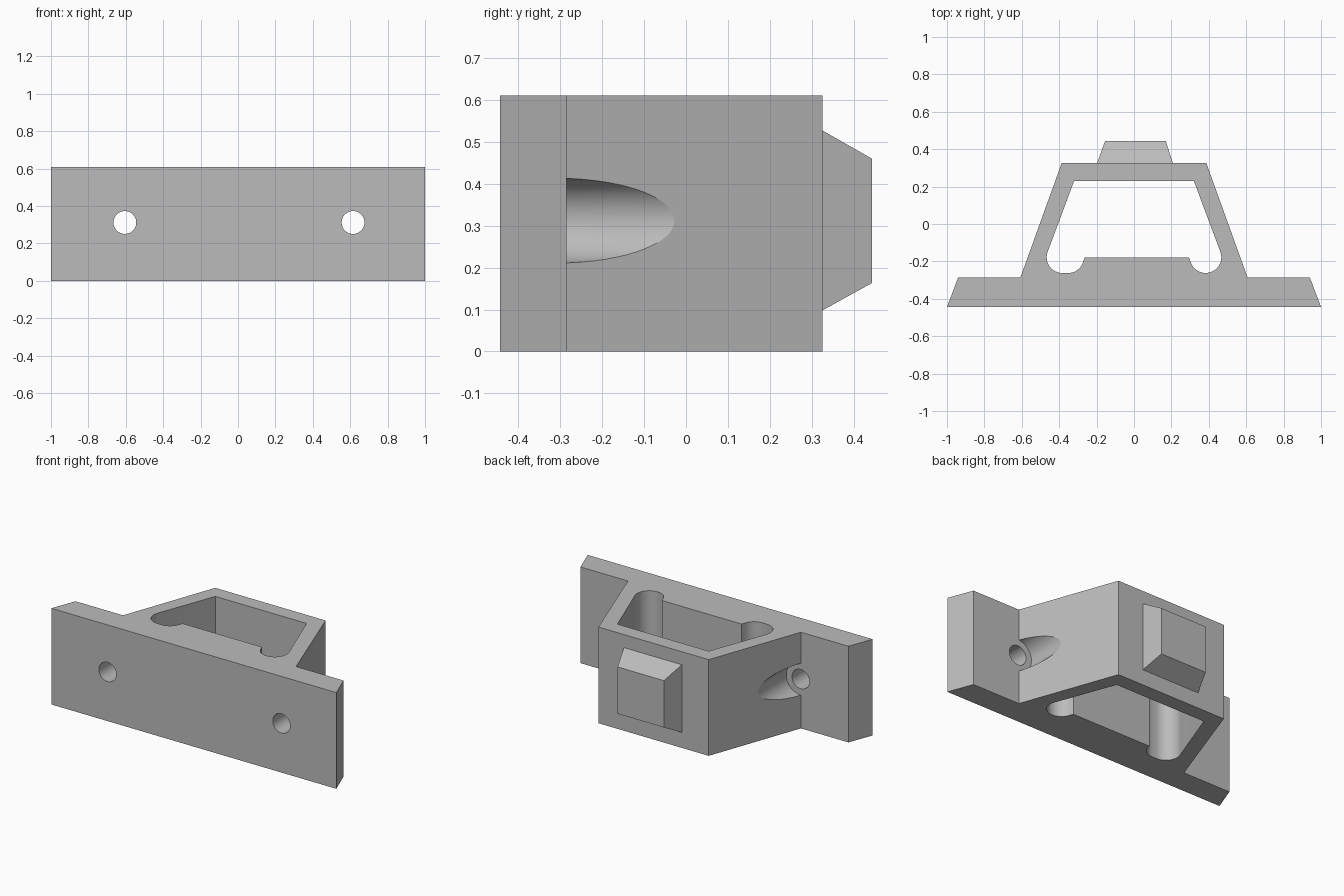
import bpy
import bmesh
from math import cos, sin, radians

if "Cube" in bpy.data.objects:
    bpy.data.objects.remove(bpy.data.objects["Cube"], do_unlink=True)

HEIGHT = 0.61
HOLE_Z = 0.312
WING_Y = -0.285

grey = bpy.data.materials.new("plain grey")
grey.use_nodes = True
COLOUR = (0.5, 0.5, 0.5, 1)
grey.diffuse_color = COLOUR
grey.node_tree.nodes["Principled BSDF"].inputs["Base Color"].default_value = COLOUR


def make_object(name, bm):
    bmesh.ops.recalc_face_normals(bm, faces=bm.faces)
    mesh = bpy.data.meshes.new(name)
    bm.to_mesh(mesh)
    bm.free()
    mesh.materials.append(grey)
    obj = bpy.data.objects.new(name, mesh)
    bpy.context.collection.objects.link(obj)
    return obj


def prism(name, outline, low, high):
    """Extrude a plan outline from one height to another."""
    bm = bmesh.new()
    face = bm.faces.new([bm.verts.new((x, y, low)) for x, y in outline])
    result = bmesh.ops.extrude_face_region(bm, geom=[face])
    moved = [v for v in result["geom"] if isinstance(v, bmesh.types.BMVert)]
    bmesh.ops.translate(bm, verts=moved, vec=(0, 0, high - low))
    return make_object(name, bm)


def rod(name, x, radius, front, back):
    """Cylinder running along y at the height of the bolt holes."""
    bm = bmesh.new()
    ring = [bm.verts.new((x + radius * cos(radians(a)), front,
                          HOLE_Z + radius * sin(radians(a))))
            for a in range(0, 360, 6)]
    face = bm.faces.new(ring)
    result = bmesh.ops.extrude_face_region(bm, geom=[face])
    moved = [v for v in result["geom"] if isinstance(v, bmesh.types.BMVert)]
    bmesh.ops.translate(bm, verts=moved, vec=(0, back - front, 0))
    return make_object(name, bm)


def arc(cx, cy, radius, start, end, steps=16):
    angles = [radians(start + (end - start) * i / steps) for i in range(steps + 1)]
    return [(cx + radius * cos(a), cy + radius * sin(a)) for a in angles]


def cut(target, cutter):
    cutter.hide_render = True
    mod = target.modifiers.new(cutter.name, "BOOLEAN")
    mod.operation = "DIFFERENCE"
    mod.solver = "EXACT"
    mod.object = cutter
    bpy.ops.object.select_all(action="DESELECT")
    bpy.context.view_layer.objects.active = target
    target.select_set(True)
    bpy.ops.object.modifier_apply(modifier=mod.name)
    bpy.data.objects.remove(cutter, do_unlink=True)


# Bracket body: front plate with wings and a tapered housing
half = [(1, -0.443), (0.94, WING_Y), (0.607, WING_Y), (0.387, 0.325)]
body = prism("bracket_body", half + [(-x, y) for x, y in reversed(half)], 0, HEIGHT)

# Hollow centre with a rounded lobe in each front corner
cavity = [(-0.32, 0.23), (0.32, 0.23)]
cavity += arc(0.383, -0.178, 0.084, 20, -165)
cavity += [(0.295, -0.18), (-0.265, -0.18)]
cavity += arc(-0.352, -0.178, 0.084, -15, -90, 10)
cavity += arc(-0.383, -0.178, 0.084, -90, -200, 12)
cut(body, prism("cavity_cutter", cavity, -0.1, HEIGHT + 0.1))

# Bolt holes, with clearance grooves in the sloping walls
for side, x in (("right", -0.605), ("left", 0.615)):
    cut(body, rod(side + "_hole_cutter", x, 0.061, -0.6, 0))
    cut(body, rod(side + "_groove_cutter", x, 0.101, WING_Y, 0.3))

bpy.ops.object.select_all(action="DESELECT")
bpy.context.view_layer.objects.active = body
body.select_set(True)
bpy.ops.object.shade_smooth_by_angle(angle=radians(18))

# Tapered boss on the back
bm = bmesh.new()
bmesh.ops.create_cube(bm, size=1)
for v in bm.verts:
    outer = v.co.y > 0
    x0, x1, z0, z1 = (-0.155, 0.17, 0.163, 0.46) if outer else (-0.2, 0.21, 0.095, 0.53)
    v.co = (x1 if v.co.x > 0 else x0, 0.443 if outer else 0.32,
            z1 if v.co.z > 0 else z0)
make_object("back_boss", bm)
